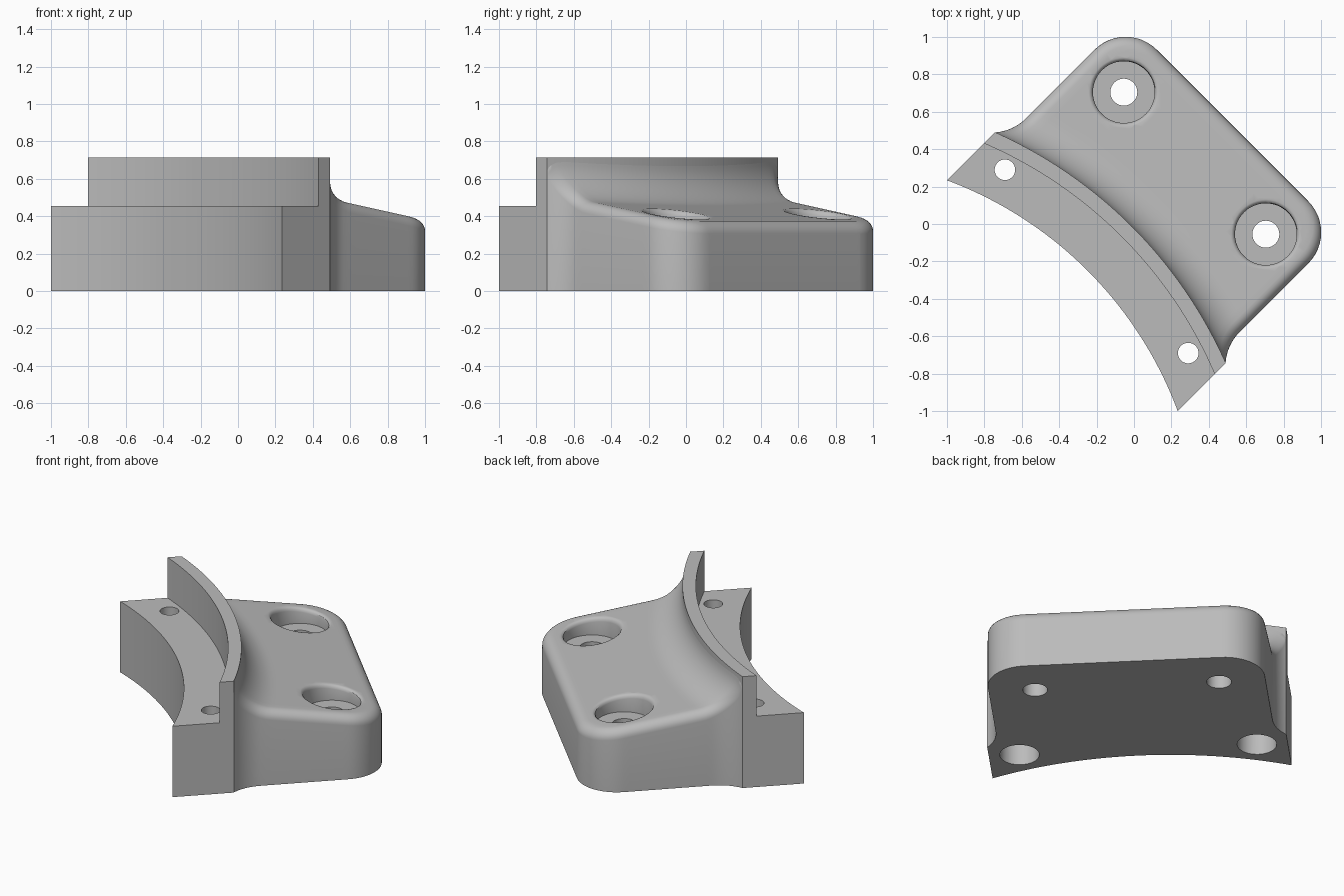
import bpy, bmesh
from math import sqrt, sin, cos, pi, hypot, radians

cube = bpy.data.objects.get("Cube")
if cube:
    bpy.data.objects.remove(cube, do_unlink=True)

grey = bpy.data.materials.new("plain grey")
grey.use_nodes = True
grey.diffuse_color = (0.5, 0.5, 0.5, 1)
grey.node_tree.nodes["Principled BSDF"].inputs["Base Color"].default_value = (0.5, 0.5, 0.5, 1)

# Local frame: u points outward along the diagonal, v runs along the part
AXIS = -2.452                               # ring centre on u
R_IN, R_STEP, R_OUT = 2.1, 2.357, 2.435     # ring radii
END = 0.873                                 # half length of the ring
EDGE_U, EDGE_V, CORNER = 0.745, 0.808, 0.235
CU, CV = EDGE_U - CORNER, EDGE_V - CORNER   # corner round centre
NECK_U, NECK_R = -0.01, 0.256               # concave side blend
NECK_V = EDGE_V + NECK_R
BLEND, ROUND = 0.19, 0.06                   # wall fillet, top edge round


def place(u, v, z):
    return ((u + v) / sqrt(2), (u - v) / sqrt(2), z)


def arc_u(radius, v):
    return AXIS + sqrt(radius * radius - v * v)


def finish(name, bm):
    bmesh.ops.recalc_face_normals(bm, faces=bm.faces)
    mesh = bpy.data.meshes.new(name)
    bm.to_mesh(mesh)
    bm.free()
    mesh.materials.append(grey)
    obj = bpy.data.objects.new(name, mesh)
    bpy.context.collection.objects.link(obj)
    return obj


def loft(name, loops):
    """Skin closed loops of points and cap both ends."""
    bm = bmesh.new()
    rows = [[bm.verts.new(place(*p)) for p in loop] for loop in loops]
    n = len(rows[0])
    for a, b in zip(rows, rows[1:]):
        for i in range(n):
            j = (i + 1) % n
            bm.faces.new((a[i], a[j], b[j], b[i]))
    bm.faces.new(rows[0])
    bm.faces.new(rows[-1])
    return finish(name, bm)


def slope(u):
    return 0.484 - 0.157 * u


def drill(target, u, v, rings):
    """Cut a round hole; each ring is radius, height, and whether it follows the slope."""
    loops = []
    for r, z, tilted in rings:
        loop = []
        for i in range(48):
            a = 2 * pi * i / 48
            pu = u + r * cos(a)
            loop.append((pu, v + r * sin(a), z + (slope(pu) if tilted else 0)))
        loops.append(loop)
    cutter = loft("hole_cutter", loops)
    cutter.hide_render = True
    mod = target.modifiers.new("hole", "BOOLEAN")
    mod.operation = "DIFFERENCE"
    mod.solver = "EXACT"
    mod.object = cutter
    select(target)
    bpy.ops.object.modifier_apply(modifier=mod.name)
    bpy.data.objects.remove(cutter, do_unlink=True)


def select(obj):
    bpy.ops.object.select_all(action="DESELECT")
    obj.select_set(True)
    bpy.context.view_layer.objects.active = obj


# Curved ring segment with a raised lip
section = [(R_IN, 0), (R_IN, 0.455), (R_STEP, 0.455),
           (R_STEP, 0.715), (R_OUT, 0.715), (R_OUT, 0)]
steps = 48
ring = loft("ring_segment", [
    [(arc_u(r, v), v, z) for r, z in section]
    for v in (END * (2 * i / steps - 1) for i in range(steps + 1))])
for side in (-1, 1):
    drill(ring, -0.283, side * 0.693,
          [(0.115, -0.1, 0), (0.115, 0.25, 0), (0.055, 0.25, 0), (0.055, 0.6, 0)])


# Mounting flange: outline rows of (u, half width)
def edge_distance(u, v):
    v = abs(v)
    if u > CU and v > CV:
        return CORNER - hypot(u - CU, v - CV)
    side = EDGE_V - v
    if u < NECK_U:
        side = hypot(u - NECK_U, v - NECK_V) - NECK_R
    return min(EDGE_U - u, side)


def top_height(u, v):
    z = slope(u)
    d = max(0, hypot(u - AXIS, v) - R_OUT)
    if d < BLEND:
        z += BLEND - sqrt(BLEND ** 2 - (BLEND - d) ** 2)
    e = min(max(0, edge_distance(u, v)), ROUND)
    return z - ROUND + sqrt(ROUND ** 2 - (ROUND - e) ** 2)


turn = radians(41.7)
outline = []
for i in range(14):
    phi = turn * (1 - (i / 14) ** 1.7)
    outline.append((NECK_U - NECK_R * sin(phi), NECK_V - NECK_R * cos(phi)))
for i in range(16):
    outline.append((NECK_U + (CU - NECK_U) * i / 16, EDGE_V))
for i in range(13):
    a = pi / 2 * i / 12
    outline.append((CU + CORNER * sin(a), CV + CORNER * cos(a)))

insets = [ROUND * (1 - cos(pi / 2 * i / 6)) for i in range(6)]
inner = [2 * i / 40 - 1 for i in range(41)]

bm = bmesh.new()
grid = []
for u0, w in outline:
    vs = [c - w for c in insets] + [f * (w - ROUND) for f in inner]
    vs += [w - c for c in reversed(insets)]
    fade = max(0, min(1, (CU - u0) / (CU - outline[0][0])))
    row = []
    for v in vs:
        u = u0 + fade * (arc_u(R_OUT, v) - arc_u(R_OUT, w))
        row.append((u, v, top_height(u, v)))
    grid.append(row)
# Tuck the back row into the ring
grid.insert(0, [(u - 0.03, v * 0.99, z) for u, v, z in grid[0]])

rows = [[bm.verts.new(place(*p)) for p in row] for row in grid]
for a, b in zip(rows, rows[1:]):
    for i in range(len(a) - 1):
        bm.faces.new((a[i], a[i + 1], b[i + 1], b[i]))
rim = rows[0] + [r[-1] for r in rows[1:-1]] + rows[-1][::-1] + [r[0] for r in rows[-2:0:-1]]
foot = [bm.verts.new((p.co.x, p.co.y, 0)) for p in rim]
for i in range(len(rim)):
    j = (i + 1) % len(rim)
    bm.faces.new((rim[i], rim[j], foot[j], foot[i]))
bm.faces.new(foot)
flange = finish("mounting_flange", bm)

# Counterbored bolt holes with softened rims
for side in (-1, 1):
    drill(flange, 0.46, side * 0.537,
          [(0.072, -0.1, 0), (0.072, 0.31, 0), (0.165, 0.31, 0), (0.165, -0.025, 1),
           (0.169, -0.011, 1), (0.177, -0.003, 1), (0.195, 0.004, 1), (0.195, 0.2, 1)])

for obj in (ring, flange):
    select(obj)
    bpy.ops.object.shade_smooth_by_angle(angle=radians(32))
